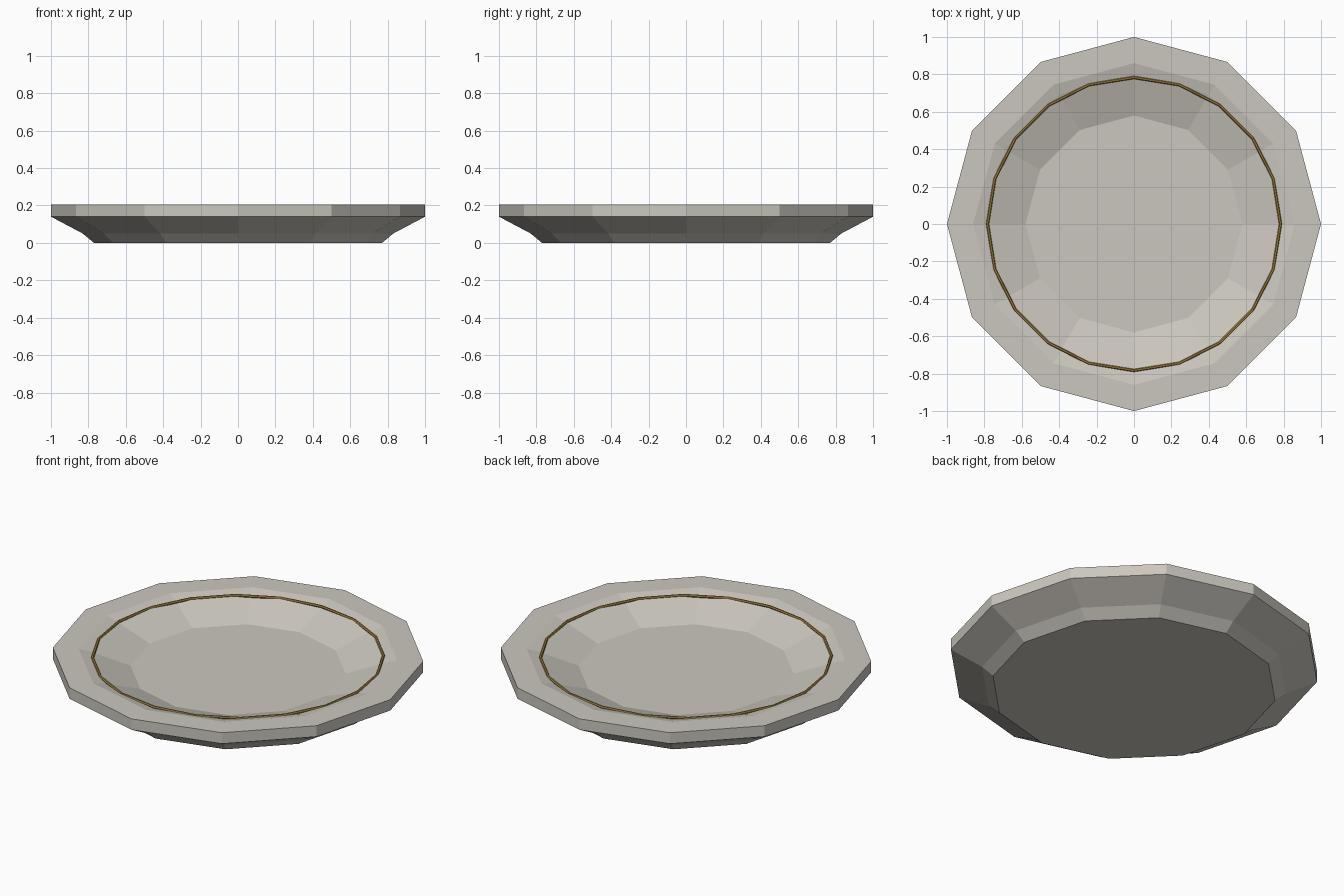
import bpy, bmesh
from math import cos, sin, tau

cube = bpy.data.objects.get("Cube")
if cube:
    bpy.data.objects.remove(cube, do_unlink=True)


def make_material(name, rgb):
    mat = bpy.data.materials.new(name)
    mat.use_nodes = True
    mat.diffuse_color = (*rgb, 1)
    mat.node_tree.nodes["Principled BSDF"].inputs["Base Color"].default_value = (*rgb, 1)
    return mat


def lathe(name, profile, sides, mat, closed=False):
    """Spin a radius/height profile into a faceted solid, capped unless closed."""
    bm = bmesh.new()
    rings = [[bm.verts.new((r * cos(tau * i / sides), r * sin(tau * i / sides), z))
              for i in range(sides)] for r, z in profile]
    pairs = list(zip(rings, rings[1:]))
    if closed:
        pairs.append((rings[-1], rings[0]))
    else:
        bm.faces.new(rings[0][::-1])
        bm.faces.new(rings[-1])
    for low, high in pairs:
        for i in range(sides):
            j = (i + 1) % sides
            bm.faces.new((low[i], low[j], high[j], high[i]))
    bmesh.ops.recalc_face_normals(bm, faces=bm.faces)
    mesh = bpy.data.meshes.new(name)
    bm.to_mesh(mesh)
    bm.free()
    mesh.materials.append(mat)
    obj = bpy.data.objects.new(name, mesh)
    bpy.context.collection.objects.link(obj)
    return obj


ceramic = make_material("warm grey ceramic", (0.60, 0.575, 0.52))
gold = make_material("dark gold", (0.38, 0.23, 0.05))

# Plate body: foot, flared underside, upright edge, flat rim, sloping well, floor
lathe("plate", [(0.77, 0), (0.83, 0.05), (1, 0.14), (1, 0.205),
                (0.86, 0.205), (0.80, 0.19), (0.58, 0.115)], 12, ceramic)

# Thin gilded ring lying in the well
tube = 0.008
ring_profile = [(0.783 + tube * cos(tau * k / 6), 0.191 + tube * sin(tau * k / 6))
                for k in range(6)]
lathe("gold_ring", ring_profile, 20, gold, closed=True)
